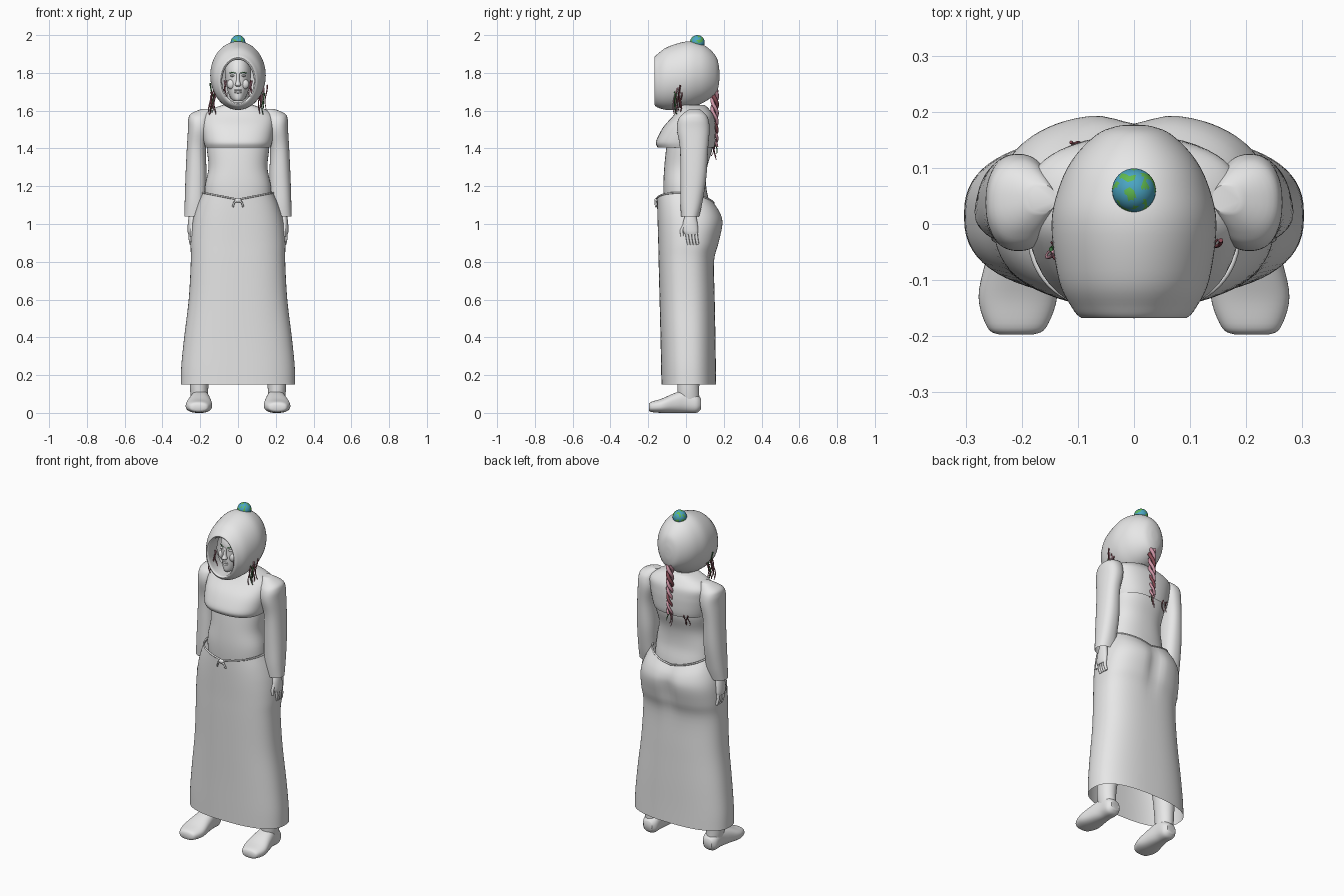
import bpy, bmesh, math, random
from mathutils import Vector, noise

random.seed(4)
cube = bpy.data.objects.get("Cube")
if cube:
    bpy.data.objects.remove(cube, do_unlink=True)


def material(name, rgb):
    mat = bpy.data.materials.new(name)
    mat.use_nodes = True
    colour = (*rgb, 1)
    mat.diffuse_color = colour
    mat.node_tree.nodes["Principled BSDF"].inputs["Base Color"].default_value = colour
    return mat


GREY = material("plain grey", (0.8, 0.8, 0.8))
BLUE = material("ocean blue", (0.07, 0.38, 0.55))
GREEN = material("leaf green", (0.12, 0.5, 0.08))
PINK = material("hair pink", (0.62, 0.3, 0.38))
DARK_RED = material("hair dark red", (0.25, 0.07, 0.09))
DARK_GREEN = material("hair dark green", (0.05, 0.2, 0.06))


def finish(name, bm, *mats):
    bmesh.ops.recalc_face_normals(bm, faces=bm.faces)
    mesh = bpy.data.meshes.new(name)
    bm.to_mesh(mesh)
    bm.free()
    for mat in mats:
        mesh.materials.append(mat)
    obj = bpy.data.objects.new(name, mesh)
    bpy.context.collection.objects.link(obj)
    return obj


def catmull(a, b, c, d, t):
    return b + 0.5 * t * (c - a + t * (2 * a - 5 * b + 4 * c - d + t * (3 * (b - c) + d - a)))


def smooth_rows(rows, steps):
    """Resample section rows along a smooth curve."""
    out = []
    last = len(rows) - 1
    for i in range(last):
        quad = [rows[max(i - 1, 0)], rows[i], rows[i + 1], rows[min(i + 2, last)]]
        for k in range(steps):
            out.append([catmull(*vals, k / steps) for vals in zip(*quad)])
    out.append(list(rows[-1]))
    return out


def ring(centre, half, low, high, power, count):
    """Superellipse in a plane, as (x, other) pairs."""
    points = []
    for k in range(count):
        c, s = (f(math.tau * k / count) for f in (math.cos, math.sin))
        c, s = (math.copysign(abs(v) ** (2 / power), v) for v in (c, s))
        points.append((centre + half * c, (low + high) / 2 + (high - low) / 2 * s))
    return points


def loft(name, rows, side=1, along="z", power=2.0, caps=(True, True), warp=None, count=48, steps=5):
    """Skin rows of (position, centre x, half width, low, high)."""
    bm = bmesh.new()
    rings = []
    for pos, centre, half, low, high in smooth_rows(rows, steps):
        pts = ring(centre * side, half, low, high, power, count)
        rings.append([bm.verts.new((x, v, pos) if along == "z" else (x, pos, v)) for x, v in pts])
    for a, b in zip(rings, rings[1:]):
        for k in range(count):
            j = (k + 1) % count
            bm.faces.new((a[k], a[j], b[j], b[k]))
    for use, end in zip(caps, (rings[0], rings[-1])):
        if use:
            bm.faces.new(end)
    if warp:
        for v in bm.verts:
            v.co = warp(v.co)
    return finish(name, bm, GREY)


def ball(name, centre, size, mat=GREY):
    bm = bmesh.new()
    bmesh.ops.create_uvsphere(bm, u_segments=32, v_segments=20, radius=1)
    for v in bm.verts:
        v.co = Vector(centre) + v.co * Vector(size)
    return finish(name, bm, mat)


def cord(name, points, radius, mat, cyclic=False, tip=1.0):
    data = bpy.data.curves.new(name, "CURVE")
    data.dimensions = "3D"
    data.bevel_depth = radius
    data.bevel_resolution = 2
    data.use_fill_caps = True
    spline = data.splines.new("POLY")
    spline.points.add(len(points) - 1)
    for i, (p, co) in enumerate(zip(spline.points, points)):
        p.co = (*co, 1)
        p.radius = 1 + (tip - 1) * i / len(points)
    spline.use_cyclic_u = cyclic
    data.materials.append(mat)
    obj = bpy.data.objects.new(name, data)
    bpy.context.collection.objects.link(obj)


# Skirt: open tube, raised at the hips, with a soft cleft behind
def skirt_shape(co):
    x, y, z = co
    lift = max(0, z - 1) / 0.13
    if y > 0:
        y -= 0.022 * math.exp(-(x / 0.04) ** 2 - ((z - 0.97) / 0.12) ** 2)
    z += lift * (0.035 * min(abs(x) / 0.18, 1) - 0.2 * max(y, 0))
    return Vector((x, y, z))


waist = (1.13, 0, 0.186, -0.153, 0.15)
loft("skirt", [(0.15, 0, 0.303, -0.13, 0.16), (0.25, 0, 0.3, -0.132, 0.158),
               (0.4, 0, 0.285, -0.135, 0.156), (0.6, 0, 0.261, -0.14, 0.152),
               (0.8, 0, 0.25, -0.145, 0.15), (0.9, 0, 0.251, -0.147, 0.176),
               (1, 0, 0.243, -0.15, 0.197), (1.07, 0, 0.22, -0.152, 0.185), waist],
     power=2.5, caps=(False, False), warp=skirt_shape, count=72)
rim = [skirt_shape(Vector((x, y, waist[0]))) for x, y in ring(*waist[1:], 2.5, 72)]
cord("waist_cord", rim, 0.005, GREY, cyclic=True)
ball("cord_knot", (0, -0.158, 1.125), (0.018, 0.01, 0.012))
for side in (1, -1):
    cord("cord_end", [(0, -0.16, 1.125), (side * 0.02, -0.163, 1.115), (side * 0.028, -0.158, 1.09)], 0.005, GREY)

# Torso and cropped top
loft("torso", [(0.98, 0, 0.15, -0.1, 0.13), (1.1, 0, 0.175, -0.115, 0.125),
               (1.2, 0, 0.174, -0.12, 0.107), (1.3, 0, 0.156, -0.115, 0.112),
               (1.4, 0, 0.165, -0.105, 0.14), (1.5, 0, 0.165, -0.09, 0.14)], power=2.3)
loft("cropped_top", [(1.405, 0, 0.172, -0.15, 0.15), (1.43, 0, 0.18, -0.16, 0.155),
                     (1.47, 0, 0.187, -0.145, 0.157), (1.52, 0, 0.192, -0.115, 0.156),
                     (1.57, 0, 0.19, -0.07, 0.148), (1.605, 0, 0.15, -0.045, 0.125),
                     (1.63, 0, 0.08, -0.035, 0.1)], power=2.5, caps=(False, True))
loft("neck", [(1.58, 0, 0.065, -0.04, 0.08), (1.7, 0, 0.055, -0.05, 0.06)])

# Arms, hands, legs and feet on both sides
for side in (1, -1):
    label = "left" if side > 0 else "right"
    loft(label + "_sleeve", [(1.04, 0.224, 0.06, -0.026, 0.07), (1.12, 0.226, 0.056, -0.03, 0.088),
                             (1.25, 0.222, 0.056, -0.03, 0.108), (1.4, 0.22, 0.051, -0.032, 0.117),
                             (1.5, 0.207, 0.058, -0.048, 0.125), (1.555, 0.205, 0.058, -0.04, 0.118),
                             (1.585, 0.196, 0.052, -0.015, 0.1), (1.61, 0.165, 0.025, 0.02, 0.07)],
         side, power=2.3, caps=(False, True))
    loft(label + "_palm", [(1.06, 0.24, 0.018, 0, 0.05), (1.01, 0.245, 0.02, -0.015, 0.06),
                           (0.965, 0.25, 0.017, -0.015, 0.064), (0.945, 0.251, 0.013, -0.005, 0.06)], side)
    for k in range(4):
        y = 0.004 + 0.016 * k
        cord(label + "_finger", [(side * 0.25, y, 0.96), (side * 0.254, y + 0.004, 0.925),
                                 (side * 0.248, y + 0.01, 0.892)], 0.009, GREY, tip=0.8)
    cord(label + "_thumb", [(side * 0.245, -0.005, 1), (side * 0.246, -0.024, 0.965),
                            (side * 0.246, -0.02, 0.935)], 0.01, GREY, tip=0.8)
    loft(label + "_leg", [(0.05, 0.2, 0.044, -0.04, 0.072), (0.14, 0.206, 0.049, -0.046, 0.07),
                          (0.3, 0.195, 0.058, -0.05, 0.08), (0.55, 0.16, 0.06, -0.06, 0.07),
                          (0.8, 0.12, 0.085, -0.08, 0.09), (1.02, 0.09, 0.09, -0.09, 0.11)], side)
    loft(label + "_foot", [(-0.197, 0.21, 0.03, 0.015, 0.042), (-0.185, 0.209, 0.052, 0.005, 0.058),
                           (-0.13, 0.207, 0.07, 0, 0.075), (-0.06, 0.203, 0.06, 0, 0.105),
                           (0, 0.2, 0.05, 0, 0.12), (0.055, 0.2, 0.046, 0, 0.1),
                           (0.08, 0.2, 0.028, 0.02, 0.075)], side, along="y", power=2.4)

# Hood: one skin from the inner face tube over the rim to the back
loft("hood", [(-0.07, 0, 0.09, 1.64, 1.87), (-0.15, 0, 0.084, 1.642, 1.87),
              (-0.166, 0, 0.089, 1.638, 1.878), (-0.166, 0, 0.096, 1.63, 1.885),
              (-0.15, 0, 0.11, 1.617, 1.9), (-0.1, 0, 0.134, 1.604, 1.936),
              (0, 0, 0.147, 1.608, 1.966), (0.07, 0, 0.132, 1.632, 1.957),
              (0.12, 0, 0.106, 1.66, 1.93), (0.16, 0, 0.066, 1.695, 1.885),
              (0.174, 0, 0.032, 1.74, 1.835), (0.177, 0, 0.006, 1.78, 1.795)],
     along="y", caps=(False, True), count=64)

# Face
loft("head", [(1.65, 0, 0.02, -0.115, -0.03), (1.665, 0, 0.038, -0.124, 0.02),
              (1.71, 0, 0.056, -0.125, 0.05), (1.77, 0, 0.067, -0.123, 0.07),
              (1.82, 0, 0.068, -0.121, 0.07), (1.87, 0, 0.052, -0.095, 0.05), (1.89, 0, 0.02, -0.05, 0.02)])
loft("nose", [(1.728, 0, 0.01, -0.132, -0.11), (1.737, 0, 0.016, -0.146, -0.11),
              (1.76, 0, 0.009, -0.136, -0.11), (1.8, 0, 0.008, -0.126, -0.11)], count=16)
for name, z, size in (("upper_lip", 1.708, 0.005), ("lower_lip", 1.698, 0.006)):
    ball(name, (0, -0.124, z), (0.021, 0.007, size))
for side in (1, -1):
    ball("eye", (side * 0.028, -0.112, 1.785), (0.014, 0.01, 0.006))
    ball("cheek", (side * 0.035, -0.1, 1.74), (0.024, 0.018, 0.026))
    cord("eyebrow", [(side * 0.014, -0.122, 1.798), (side * 0.03, -0.114, 1.803),
                     (side * 0.045, -0.1, 1.798)], 0.0025, DARK_GREEN)

# Bobble: a small globe with land patches
bm = bmesh.new()
bmesh.ops.create_icosphere(bm, subdivisions=4, radius=0.039)
for face in bm.faces:
    land = noise.noise(face.calc_center_median() * 60)
    face.material_index = 1 if land > 0.18 else 0
bmesh.ops.translate(bm, verts=bm.verts, vec=(0, 0.06, 1.961))
finish("globe_bobble", bm, BLUE, GREEN)


# Loose hair locks
def lock(name, x, y, top, bottom, radius, mat):
    wave = random.uniform(0, math.tau)
    pts = [(x + 0.006 * math.sin(wave + 5 * t), y + 0.008 * math.cos(wave + 4 * t),
            top + (bottom - top) * t) for t in (k / 8 for k in range(9))]
    cord(name, pts, radius, mat, tip=0.4)


hair = (PINK, DARK_RED, DARK_GREEN, DARK_RED)
for side in (1, -1):
    for k in range(10):
        lock("side_lock", side * random.uniform(0.11, 0.152), random.uniform(-0.065, -0.025),
             random.uniform(1.68, 1.75), random.uniform(1.575, 1.62), 0.004, hair[k % 4])
    for k in range(3):
        lock("face_lock", side * (0.063 + 0.006 * k), -0.12, 1.76, 1.66, 0.004, hair[k % 2])
for k in range(3):
    lock("back_lock", -0.09 - 0.012 * k, 0.138, 1.42, 1.36, 0.003, DARK_RED)
    lock("braid_tip", 0.008 * (k - 1), 0.157, 1.45, 1.34 + 0.015 * k, 0.004, hair[k])

# Braid hanging behind
for k in range(3):
    pts = []
    for i in range(41):
        t = i / 40
        turn = 14 * t + math.tau * k / 3
        pts.append((0.013 * math.cos(turn), 0.152 + 0.013 * math.sin(turn), 1.71 - 0.3 * t))
    cord("braid_strand", pts, 0.011, DARK_RED if k == 2 else PINK, tip=0.6)

# Smooth shading with crisp edges
bpy.ops.object.select_all(action="DESELECT")
for obj in bpy.context.collection.objects:
    if obj.type == "MESH" and obj.data.materials and obj.data.materials[0] in (GREY, BLUE):
        obj.select_set(True)
        bpy.context.view_layer.objects.active = obj
bpy.ops.object.shade_smooth_by_angle(angle=math.radians(45))
